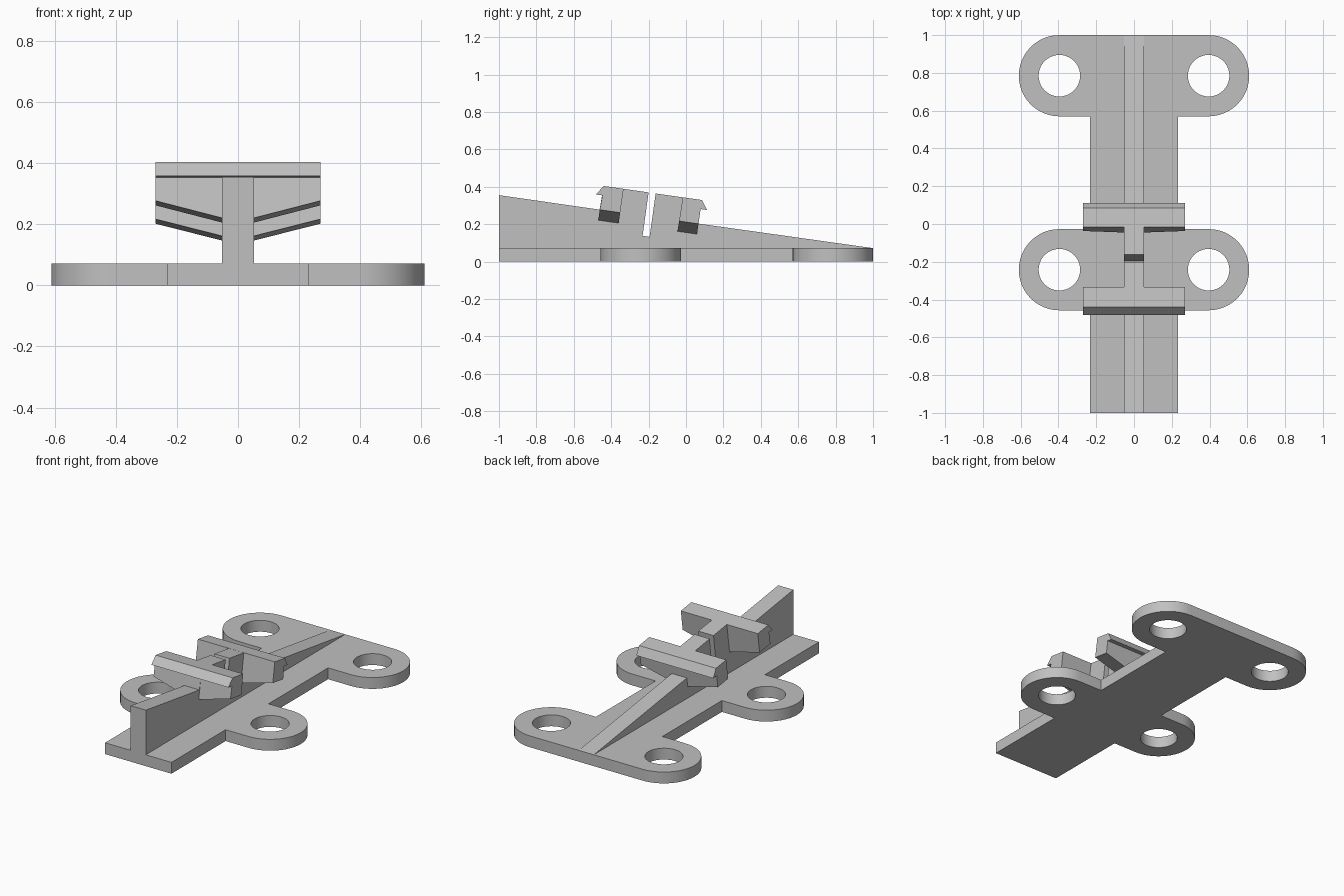
import bpy, bmesh
from math import cos, sin, pi

cube = bpy.data.objects.get("Cube")
if cube:
    bpy.data.objects.remove(cube, do_unlink=True)

grey = bpy.data.materials.new("plain grey")
grey.use_nodes = True
colour = (0.53, 0.53, 0.53, 1)
grey.diffuse_color = colour
grey.node_tree.nodes["Principled BSDF"].inputs["Base Color"].default_value = colour

PLATE_TOP = 0.072
RIB_HALF = 0.053
ARM_HALF = 0.27
EAR_X, EAR_R, HOLE_R = 0.395, 0.215, 0.11
EAR_YS = (-0.242, 0.785)


def arc(cx, cy, r, start, end, steps):
    return [(cx + r * cos(start + (end - start) * i / steps),
             cy + r * sin(start + (end - start) * i / steps)) for i in range(steps + 1)]


def loft(name, sections):
    """Skin side-view (y, z) sections placed at successive x positions."""
    bm = bmesh.new()
    rings = [[bm.verts.new((x, y, z)) for y, z in pts] for x, pts in sections]
    for a, b in zip(rings, rings[1:]):
        for i in range(len(a)):
            j = (i + 1) % len(a)
            bm.faces.new((a[i], a[j], b[j], b[i]))
    bm.faces.new(rings[0])
    bm.faces.new(rings[-1])
    bmesh.ops.recalc_face_normals(bm, faces=bm.faces)
    mesh = bpy.data.meshes.new(name)
    bm.to_mesh(mesh)
    bm.free()
    mesh.materials.append(grey)
    obj = bpy.data.objects.new(name, mesh)
    bpy.context.collection.objects.link(obj)
    return obj


# Base plate: a bar with rounded ears and bolt holes, filled as a flat curve
bar = 0.233
side = [(bar, -1)]
for cy in EAR_YS:
    side += [(bar, cy - EAR_R)] + arc(EAR_X, cy, EAR_R, -pi / 2, pi / 2, 24)
    if cy < 0:
        side.append((bar, cy + EAR_R))
outline = side + [(-x, y) for x, y in reversed(side)]
loops = [outline]
for cy in EAR_YS:
    for sx in (-1, 1):
        loops.append(arc(sx * EAR_X, cy, HOLE_R, 0, 2 * pi, 40)[:-1])

curve = bpy.data.curves.new("base_plate", "CURVE")
curve.dimensions = "2D"
curve.fill_mode = "BOTH"
curve.extrude = PLATE_TOP / 2
for pts in loops:
    spline = curve.splines.new("POLY")
    spline.points.add(len(pts) - 1)
    for point, (x, y) in zip(spline.points, pts):
        point.co = (x, y, 0, 1)
    spline.use_cyclic_u = True
curve.materials.append(grey)
plate = bpy.data.objects.new("base_plate", curve)
plate.location.z = PLATE_TOP / 2
bpy.context.collection.objects.link(plate)
bpy.ops.object.select_all(action="DESELECT")
plate.select_set(True)
bpy.context.view_layer.objects.active = plate
bpy.ops.object.convert(target="MESH")
bm = bmesh.new()
bm.from_mesh(plate.data)
bmesh.ops.remove_doubles(bm, verts=bm.verts, dist=0.0001)
bmesh.ops.recalc_face_normals(bm, faces=bm.faces)
bm.to_mesh(plate.data)
bm.free()
bpy.ops.object.shade_smooth_by_angle()

# Central sloping rib with the raised, slotted clip block
rib = [(-1, PLATE_TOP), (-1, 0.355), (-0.462, 0.278), (-0.44, 0.404),
       (-0.2, 0.37), (-0.232, 0.138), (-0.195, 0.132), (-0.162, 0.364),
       (0.085, 0.329), (0.067, 0.203), (1, PLATE_TOP)]
loft("sloping_rib", [(-RIB_HALF, rib), (RIB_HALF, rib)])


# Hooked cross arms, deeper where they meet the rib
def cross_arm(name, upper, inner_bottom, outer_bottom):
    inner, outer = upper + inner_bottom, upper + outer_bottom
    loft(name, [(-ARM_HALF, outer), (-RIB_HALF, inner),
                (RIB_HALF, inner), (ARM_HALF, outer)])


cross_arm("front_arm",
          [(-0.447, 0.354), (-0.482, 0.359), (-0.44, 0.404), (-0.334, 0.389)],
          [(-0.36, 0.206), (-0.469, 0.221)], [(-0.352, 0.262), (-0.461, 0.277)])
cross_arm("rear_arm",
          [(-0.017, 0.344), (0.085, 0.329), (0.112, 0.276), (0.078, 0.281)],
          [(0.059, 0.147), (-0.045, 0.162)], [(0.067, 0.202), (-0.037, 0.217)])
